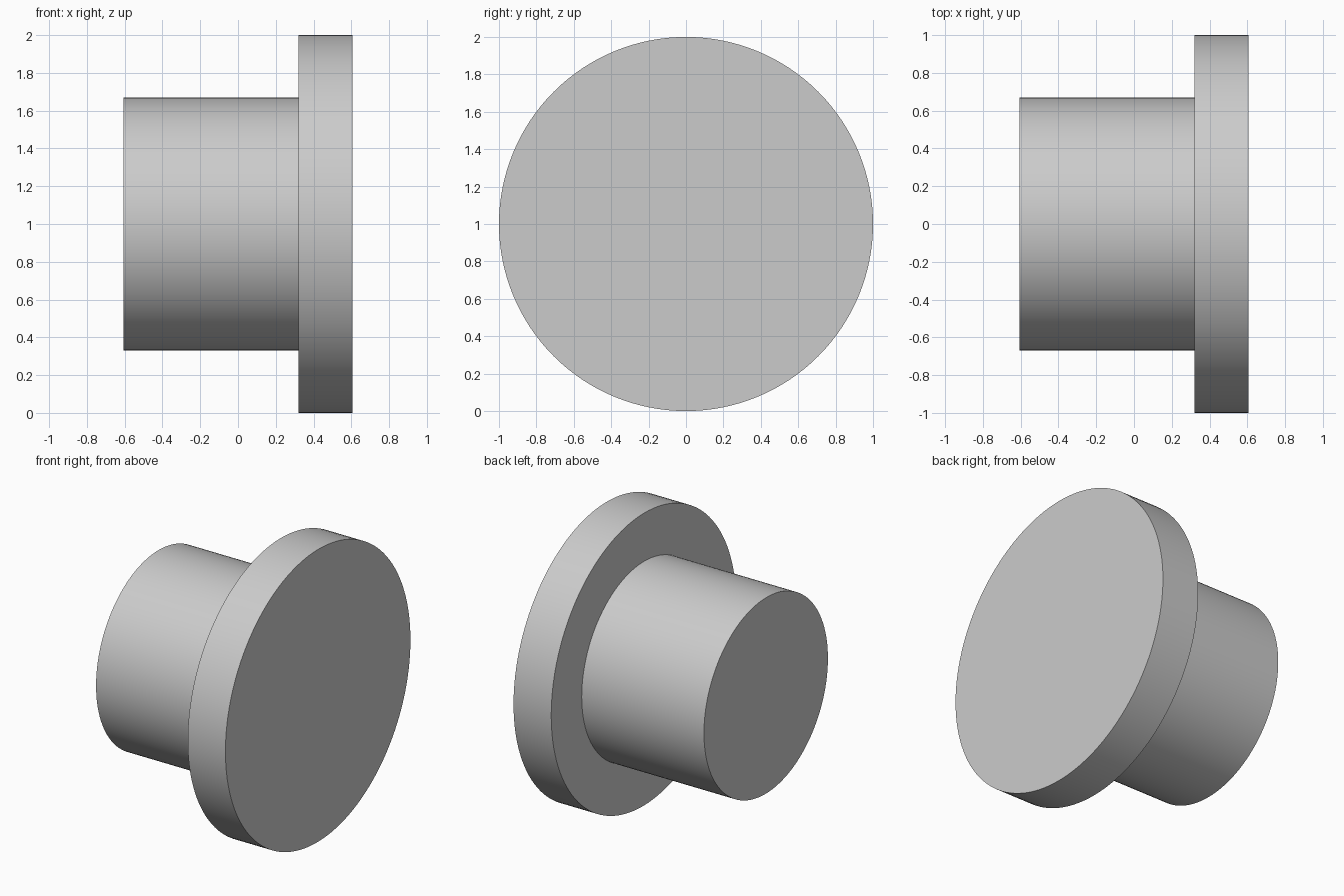
import bpy, bmesh, math
from mathutils import Vector

cube = bpy.data.objects.get("Cube")
if cube:
    bpy.data.objects.remove(cube, do_unlink=True)

SEGMENTS = 128
CENTRE = Vector((0, 0, 1))

# Plain grey material
grey = bpy.data.materials.new("light_grey")
grey.use_nodes = True
colour = (0.6, 0.6, 0.6, 1)
grey.diffuse_color = colour
grey.node_tree.nodes["Principled BSDF"].inputs["Base Color"].default_value = colour

# Stepped profile as (x, radius): shaft end, shoulder, flange rim
profile = [(-0.605, 0.67), (0.32, 0.67), (0.32, 1.0), (0.605, 1.0)]

# Revolve the profile around the x axis and close both ends
bm = bmesh.new()
verts = [bm.verts.new((x, 0, CENTRE.z + r)) for x, r in profile]
edges = [bm.edges.new(pair) for pair in zip(verts, verts[1:])]
bmesh.ops.spin(bm, geom=verts + edges, cent=CENTRE, axis=(1, 0, 0),
               angle=math.tau, steps=SEGMENTS, use_duplicate=False)
bmesh.ops.remove_doubles(bm, verts=bm.verts[:], dist=0.0001)
bmesh.ops.holes_fill(bm, edges=[e for e in bm.edges if e.is_boundary], sides=0)
bmesh.ops.recalc_face_normals(bm, faces=bm.faces[:])

mesh = bpy.data.meshes.new("flanged_plug")
bm.to_mesh(mesh)
bm.free()
mesh.materials.append(grey)
plug = bpy.data.objects.new("flanged_plug", mesh)
bpy.context.collection.objects.link(plug)

# Smooth round walls with crisp rims
bpy.ops.object.select_all(action='DESELECT')
plug.select_set(True)
bpy.context.view_layer.objects.active = plug
bpy.ops.object.shade_smooth_by_angle(angle=math.radians(30))
